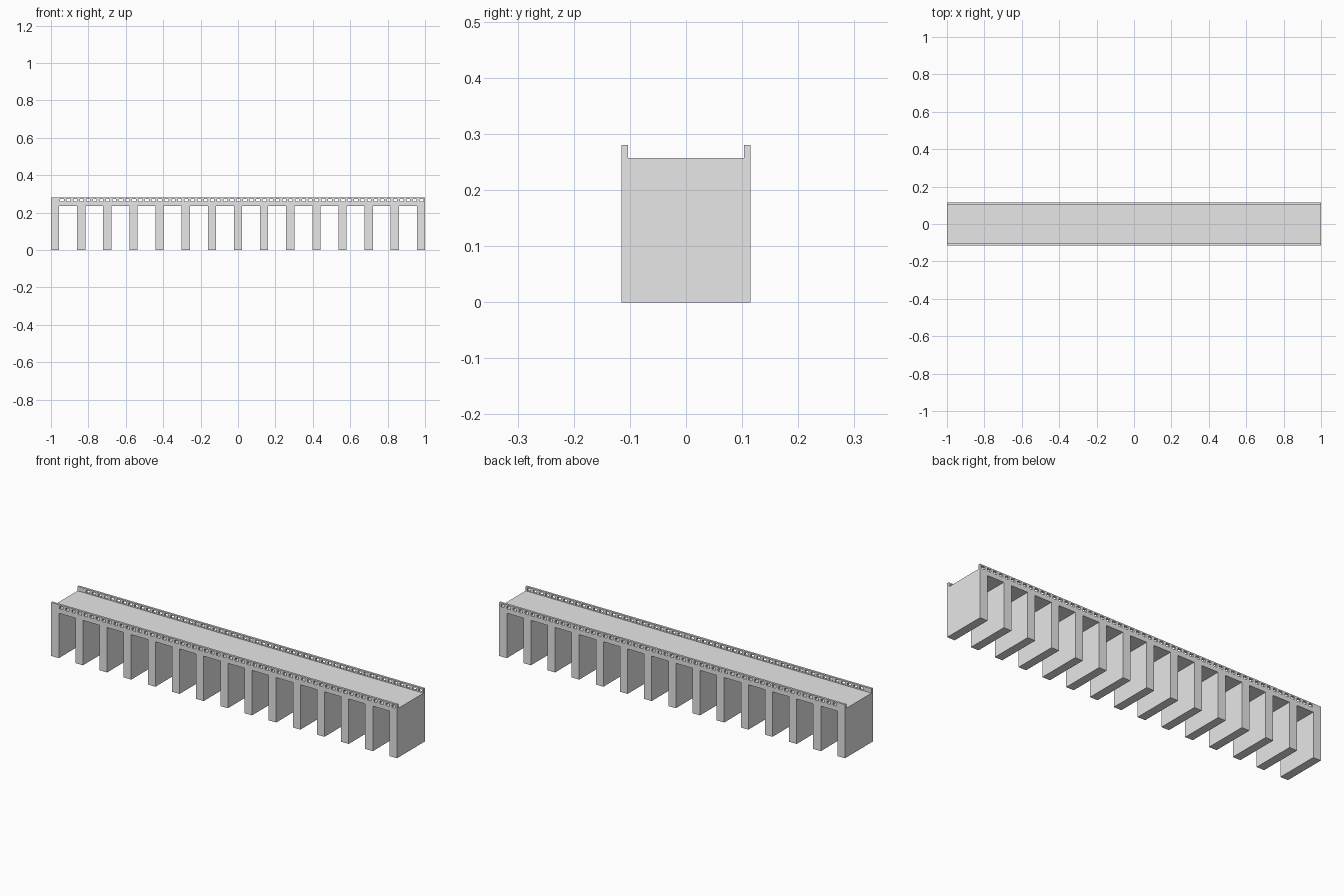
import bpy
import bmesh

LENGTH, HALF_WIDTH = 2.0, 0.115
DECK_BOTTOM, DECK_TOP, WALL_TOP = 0.235, 0.257, 0.28
PIERS, PIER_WIDTH = 15, 0.044
PITCH = (LENGTH - PIER_WIDTH) / (PIERS - 1)
WALL_THICK = 0.0115
HOLE_WIDTH, HOLE_LOW, HOLE_HIGH = 0.02, 0.259, 0.273
HOLE_PITCH = PITCH / 4
HOLES = (PIERS - 1) * 4

cube = bpy.data.objects.get("Cube")
if cube:
    bpy.data.objects.remove(cube, do_unlink=True)

concrete = bpy.data.materials.new("concrete_grey")
concrete.use_nodes = True
grey = (0.8, 0.8, 0.8, 1)
concrete.diffuse_color = grey
concrete.node_tree.nodes["Principled BSDF"].inputs["Base Color"].default_value = grey


def extrude_faces(name, polygons, y0, y1):
    """Extrude a set of joined x-z polygons from y0 to y1 into one solid."""
    bm = bmesh.new()
    for poly in polygons:
        bm.faces.new([bm.verts.new((x, y0, z)) for x, z in poly])
    bmesh.ops.remove_doubles(bm, verts=bm.verts, dist=1e-5)
    result = bmesh.ops.extrude_face_region(bm, geom=bm.faces[:], use_keep_orig=True)
    moved = [v for v in result["geom"] if isinstance(v, bmesh.types.BMVert)]
    bmesh.ops.translate(bm, verts=moved, vec=(0, y1 - y0, 0))
    bmesh.ops.recalc_face_normals(bm, faces=bm.faces)
    mesh = bpy.data.meshes.new(name)
    bm.to_mesh(mesh)
    bm.free()
    mesh.materials.append(concrete)
    obj = bpy.data.objects.new(name, mesh)
    bpy.context.collection.objects.link(obj)


def rect(x0, x1, z0, z1):
    return [(x0, z0), (x1, z0), (x1, z1), (x0, z1)]


# Deck and piers: one comb-shaped solid
end = LENGTH / 2
starts = [-end + i * PITCH for i in range(PIERS)]
comb = []
for i, x in enumerate(starts):
    pier_end = x + PIER_WIDTH
    comb += [rect(x, pier_end, 0, DECK_BOTTOM),
             rect(x, pier_end, DECK_BOTTOM, DECK_TOP)]
    if i < PIERS - 1:
        comb.append(rect(pier_end, starts[i + 1], DECK_BOTTOM, DECK_TOP))
extrude_faces("deck_and_piers", comb, -HALF_WIDTH, HALF_WIDTH)

# Parapets: a grid of cells with the window cells left out
cuts = [-end]
for i in range(HOLES):
    centre = -end + PIER_WIDTH + (i + 0.5) * HOLE_PITCH - 0.002
    cuts += [centre - HOLE_WIDTH / 2, centre + HOLE_WIDTH / 2]
cuts.append(end)
levels = [DECK_TOP, HOLE_LOW, HOLE_HIGH, WALL_TOP]
cells = [rect(cuts[i], cuts[i + 1], levels[j], levels[j + 1])
         for i in range(len(cuts) - 1) for j in range(3)
         if not (i % 2 == 1 and j == 1)]
for name, side in (("front_parapet", -1), ("back_parapet", 1)):
    extrude_faces(name, cells, side * HALF_WIDTH, side * (HALF_WIDTH - WALL_THICK))
